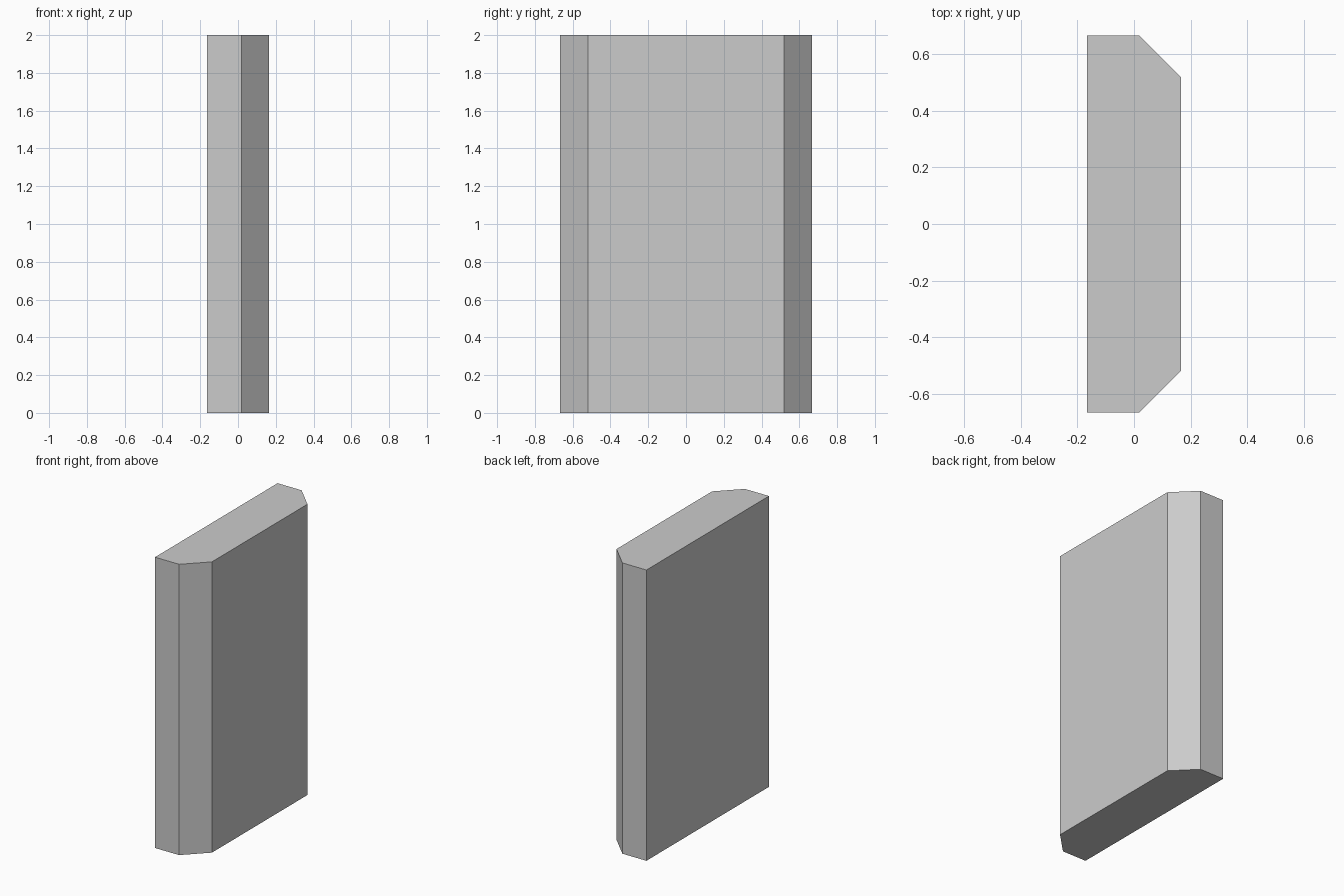
import bpy, bmesh

if "Cube" in bpy.data.objects:
    bpy.data.objects.remove(bpy.data.objects["Cube"])

HALF_X, HALF_Y, HEIGHT, CHAMFER = 0.165, 0.666, 2.0, 0.147

# Slab footprint: half outline, mirrored in y, with the two +x corners cut off
half = [(HALF_X, HALF_Y - CHAMFER), (HALF_X - CHAMFER, HALF_Y), (-HALF_X, HALF_Y)]
outline = half + [(x, -y) for x, y in reversed(half)]

# Extrude the footprint upward
bm = bmesh.new()
base = bm.faces.new([bm.verts.new((x, y, 0)) for x, y in outline])
top = bmesh.ops.extrude_face_region(bm, geom=[base], use_keep_orig=True)
bmesh.ops.translate(bm, vec=(0, 0, HEIGHT),
                    verts=[v for v in top["geom"] if isinstance(v, bmesh.types.BMVert)])
bmesh.ops.recalc_face_normals(bm, faces=bm.faces)

mesh = bpy.data.meshes.new("chamfered_slab")
bm.to_mesh(mesh)
bm.free()
slab = bpy.data.objects.new("chamfered_slab", mesh)
bpy.context.collection.objects.link(slab)
